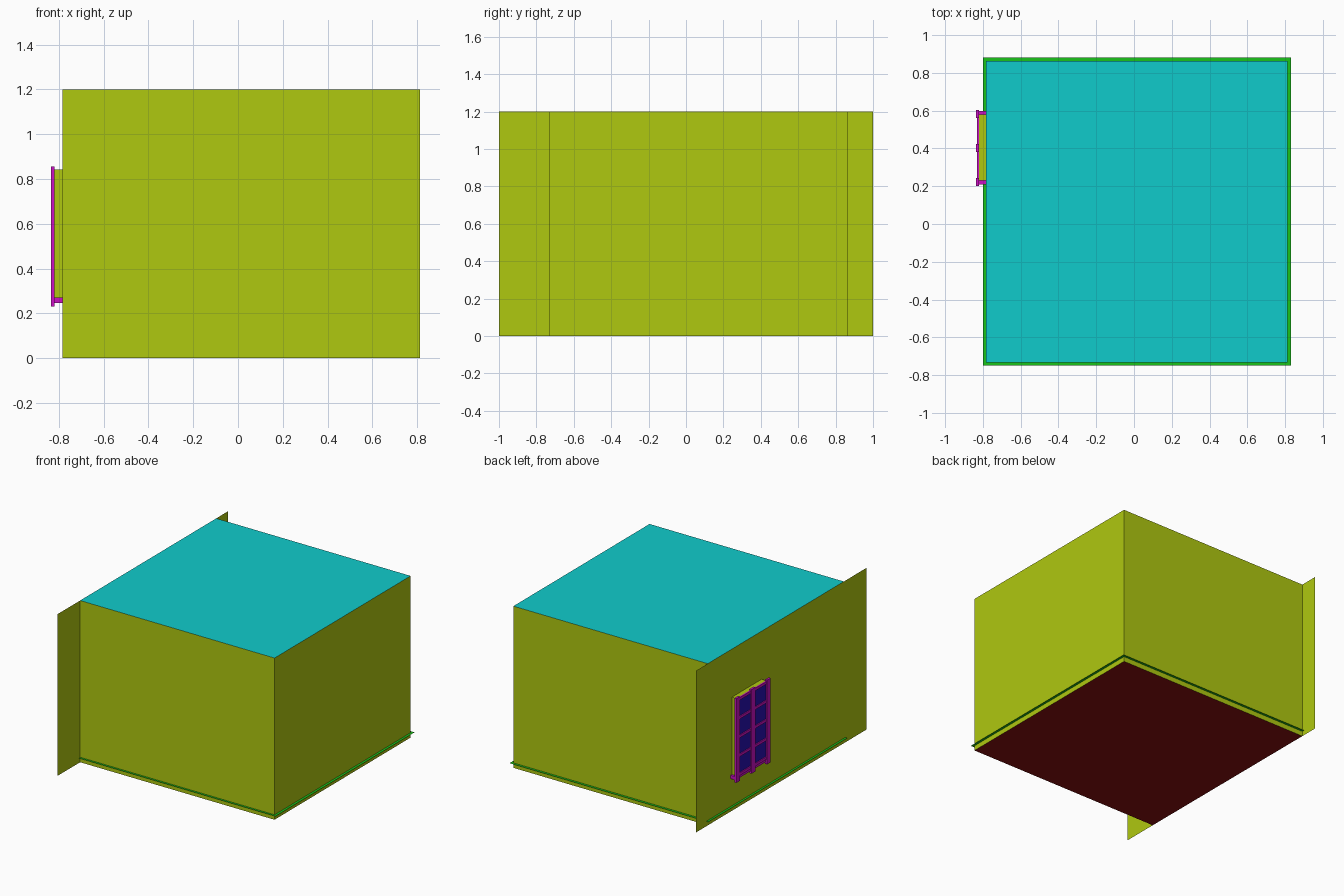
import bpy, bmesh

if "Cube" in bpy.data.objects:
    bpy.data.objects.remove(bpy.data.objects["Cube"])

X0, X1, Y0, Y1, H = -0.783, 0.813, -0.733, 0.863, 1.2
WY0, WY1, WZ0, WZ1 = 0.23, 0.58, 0.268, 0.843   # window opening
XF = -0.822                                      # inner face of window frame


def material(name, rgb):
    m = bpy.data.materials.new(name)
    m.diffuse_color = (*rgb, 1)
    m.use_nodes = True
    m.node_tree.nodes["Principled BSDF"].inputs["Base Color"].default_value = m.diffuse_color
    return m


WALL = material("wall_paint", (0.43, 0.58, 0.005))
CEIL = material("ceiling_paint", (0.005, 0.6, 0.6))
BASE = material("base_red", (0.25, 0.005, 0.005))
FLOOR = material("floor_green", (0.01, 0.55, 0.01))
FRAME = material("frame_magenta", (0.6, 0.005, 0.55))
GLASS = material("glass_blue", (0.02, 0.005, 0.45))


def finish(name, bm, mat):
    bmesh.ops.remove_doubles(bm, verts=bm.verts, dist=1e-5)
    me = bpy.data.meshes.new(name)
    bm.to_mesh(me)
    bm.free()
    me.materials.append(mat)
    ob = bpy.data.objects.new(name, me)
    bpy.context.collection.objects.link(ob)
    return ob


def quad(bm, *pts):
    bm.faces.new([bm.verts.new(p) for p in pts])


def level(name, x0, x1, y0, y1, z, mat):
    bm = bmesh.new()
    quad(bm, (x0, y0, z), (x1, y0, z), (x1, y1, z), (x0, y1, z))
    return finish(name, bm, mat)


def box(bm, x0, x1, y0, y1, z0, z1):
    vs = bmesh.ops.create_cube(bm, size=1)["verts"]
    for v in vs:
        v.co = (x1 if v.co.x > 0 else x0, y1 if v.co.y > 0 else y0,
                z1 if v.co.z > 0 else z0)


# thin walls: front, right, back
bm = bmesh.new()
loop = [(X0, Y0), (X1, Y0), (X1, Y1), (X0, Y1)]
for a, b in zip(loop, loop[1:]):
    quad(bm, (*a, 0), (*b, 0), (*b, H), (*a, H))
# long left wall with a window opening
ys, zs = (-1, WY0, WY1, 1), (0, WZ0, WZ1, H)
for i in range(3):
    for j in range(3):
        if (i, j) != (1, 1):
            quad(bm, (X0, ys[i], zs[j]), (X0, ys[i], zs[j + 1]),
                 (X0, ys[i + 1], zs[j + 1]), (X0, ys[i + 1], zs[j]))
# window reveal
rim = [(WY0, WZ0), (WY1, WZ0), (WY1, WZ1), (WY0, WZ1)]
for a, b in zip(rim, rim[1:] + rim[:1]):
    quad(bm, (X0, *a), (X0, *b), (XF, *b), (XF, *a))
finish("walls", bm, WALL)

# ceiling, base and oversized floor sheet
level("ceiling", X0, X1, Y0, Y1, H, CEIL)
level("base", X0, X1, Y0, Y1, 0, BASE)
level("floor", -0.80, 0.832, -0.75, 0.882, 0.037, FLOOR)

# window frame: three posts and five rails
bm = bmesh.new()
for y in (0.2225, 0.4025, 0.5825):
    box(bm, -0.836, -0.82, y - 0.0215, y + 0.0215, 0.23, 0.855)
for k in range(5):
    z = WZ0 + 0.008 + k * (WZ1 - WZ0 - 0.016) / 4
    box(bm, -0.832, -0.821, WY0, WY1, z - 0.01, z + 0.01)
finish("window_frame", bm, FRAME)

# sill under the window
bm = bmesh.new()
box(bm, -0.825, X0, 0.21, 0.597, 0.245, 0.27)
finish("window_sill", bm, FRAME)

# glass pane
bm = bmesh.new()
quad(bm, (-0.826, WY0, WZ0), (-0.826, WY0, WZ1), (-0.826, WY1, WZ1), (-0.826, WY1, WZ0))
finish("window_glass", bm, GLASS)
